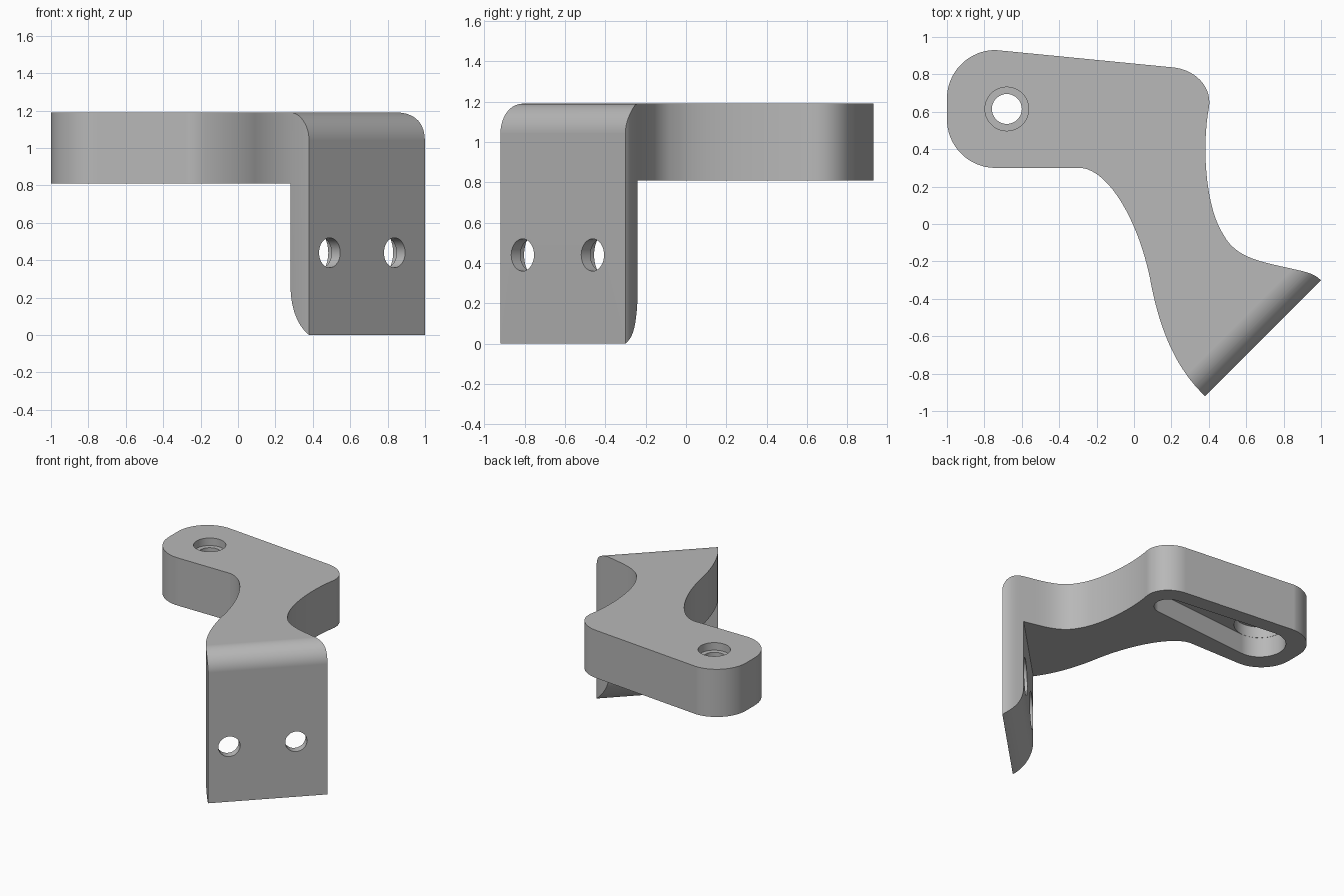
import bpy, bmesh, math
from mathutils import Vector, Matrix
from mathutils.geometry import interpolate_bezier

if "Cube" in bpy.data.objects:
    bpy.data.objects.remove(bpy.data.objects["Cube"], do_unlink=True)

grey = bpy.data.materials.new("plain_grey")
grey.use_nodes = True
colour = (0.48, 0.48, 0.48, 1)
grey.diffuse_color = colour
grey.node_tree.nodes["Principled BSDF"].inputs["Base Color"].default_value = colour

TOP, UNDER = 1.19, 0.81        # arm faces
FACE, THICK = 0.919, 0.15      # plate distance from the centre, plate thickness
BACK = FACE - THICK


def prism(name, points, start, depth, matrix=Matrix()):
    """Extrude a flat outline along its local z, then place it."""
    bm = bmesh.new()
    face = bm.faces.new([bm.verts.new((p[0], p[1], start)) for p in points])
    new = bmesh.ops.extrude_face_region(bm, geom=[face])["geom"]
    bmesh.ops.translate(bm, vec=(0, 0, depth),
                        verts=[v for v in new if isinstance(v, bmesh.types.BMVert)])
    bmesh.ops.recalc_face_normals(bm, faces=bm.faces)
    bm.transform(matrix)
    mesh = bpy.data.meshes.new(name)
    bm.to_mesh(mesh)
    bm.free()
    obj = bpy.data.objects.new(name, mesh)
    bpy.context.collection.objects.link(obj)
    mesh.materials.append(grey)
    return obj


def arc(cx, cy, r, a, b, n=16):
    angles = [math.radians(a + (b - a) * i / n) for i in range(n + 1)]
    return [(cx + r * math.cos(t), cy + r * math.sin(t)) for t in angles]


def bezier(*p, n=18):
    a, b, c, d = [Vector((*q, 0)) for q in p]
    return [v[:2] for v in interpolate_bezier(a, b, c, d, n)]


def boolean(obj, tool, operation):
    mod = obj.modifiers.new("boolean", "BOOLEAN")
    mod.operation, mod.object, mod.solver = operation, tool, "EXACT"
    bpy.context.view_layer.objects.active = obj
    bpy.ops.object.modifier_apply(modifier=mod.name)
    bpy.data.objects.remove(tool, do_unlink=True)


# plan outline of the curved arm, clockwise from the back corner
segments = [
    bezier((.21, .837), (.33, .825), (.42, .73), (.40, .62)),
    bezier((.40, .62), (.36, .40), (.385, .08), (.48, -.06)),
    bezier((.48, -.06), (.55, -.19), (.70, -.205), (.87, -.245)),
    bezier((.87, -.245), (.93, -.258), (.97, -.27), (1, -.302)),
    [(1.03, -.335), (.41, -.955)],
    bezier((.38, -.92), (.22, -.77), (.14, -.56), (.095, -.34)),
    bezier((.095, -.34), (.04, -.02), (-.12, .28), (-.28, .30)),
    bezier((-.74, .30), (-.884, .30), (-1, .416), (-1, .56)),
    bezier((-1, .67), (-1, .814), (-.884, .93), (-.74, .93)),
]
outline = []
for seg in segments:
    outline += [p for p in seg if not outline or (Vector(p) - Vector(outline[-1])).length > 1e-4]
bracket = prism("bracket", outline, -0.2, 1.6)

# side profile: flat arm, rounded bend, hanging plate with a curved foot
profile = [(-2, UNDER), (-2, TOP)]
profile += arc(BACK, TOP - THICK, THICK, 90, 0)
profile += arc(BACK + 2 * THICK, 0.26, 2 * THICK, 240, 180)
profile += [(BACK, UNDER)]
h = math.sqrt(0.5)
# local x runs out through the plate, local y is up, local z runs along the plate
diagonal = Matrix(((h, 0, -h, 0), (-h, 0, -h, 0), (0, 1, 0, 0), (0, 0, 0, 1)))
boolean(bracket, prism("side_profile", profile, -2, 4, diagonal), "INTERSECT")

# tapered slot under the arm, with a round recess, a hole and a top counterbore
px, py = -0.68, 0.615
slot = arc(0.18, 0.605, 0.105, -85, 85) + arc(px, py, 0.19, 85, 275)
for name, shape, low, high in [
    ("slot", slot, 0.6, 0.97),
    ("recess", arc(px, py, 0.188, 0, 354, 59), 0.6, 1.06),
    ("pivot_hole", arc(px, py, 0.08, 0, 350, 35), 0.6, 1.4),
    ("counterbore", arc(px, py, 0.117, 0, 350, 35), 1.13, 1.4),
]:
    boolean(bracket, prism(name, shape, low, high - low), "DIFFERENCE")

# two screw holes through the plate, each widened from behind
for x in (0.49, 0.837):
    place = Matrix.Translation((x, x - 1.3, 0.44)) @ Matrix(
        ((h, 0, h, 0), (h, 0, -h, 0), (0, 1, 0, 0), (0, 0, 0, 1)))
    for radius, end in ((0.08, 0.1), (0.14, -0.065)):
        hole = arc(0, 0, radius, 0, 350, 35)
        boolean(bracket, prism("screw_hole", hole, -0.3, 0.3 + end, place), "DIFFERENCE")

# smooth curves, sharp edges
bpy.ops.object.select_all(action="DESELECT")
bracket.select_set(True)
bpy.context.view_layer.objects.active = bracket
bpy.ops.object.shade_smooth_by_angle(angle=math.radians(25))
weighted = bracket.modifiers.new("weighted_normals", "WEIGHTED_NORMAL")
weighted.keep_sharp = True
